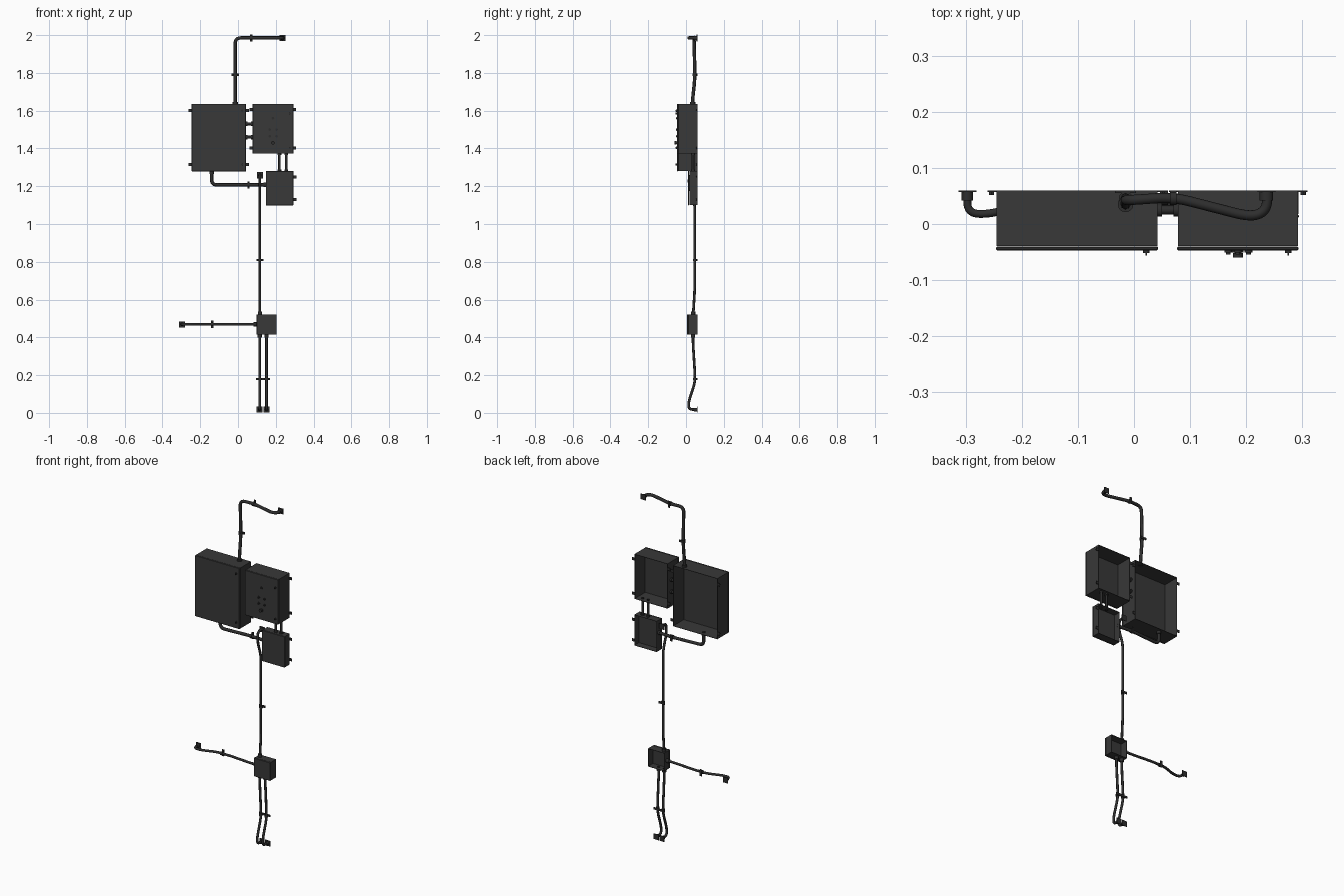
import bpy
import bmesh
from math import radians
from mathutils import Vector

if "Cube" in bpy.data.objects:
    bpy.data.objects.remove(bpy.data.objects["Cube"], do_unlink=True)

WALL = 0.06


def material(name, value):
    m = bpy.data.materials.new(name)
    m.use_nodes = True
    col = (value, value, value, 1)
    m.diffuse_color = col
    bsdf = m.node_tree.nodes["Principled BSDF"]
    bsdf.inputs["Base Color"].default_value = col
    bsdf.inputs["Roughness"].default_value = 0.7
    return m


GREY = material("dark grey paint", 0.04)
PIPE = material("charcoal conduit", 0.027)


def finish(name, bm, mat):
    mesh = bpy.data.meshes.new(name)
    bm.to_mesh(mesh)
    bm.free()
    mesh.materials.append(mat)
    ob = bpy.data.objects.new(name, mesh)
    bpy.context.collection.objects.link(ob)
    return ob


def block(name, lo, hi, mat=GREY, open_back=False, bevel=0.0):
    bm = bmesh.new()
    bmesh.ops.create_cube(bm, size=1)
    lo, hi = Vector(lo), Vector(hi)
    for v in bm.verts:
        v.co = (lo + hi) / 2 + v.co * (hi - lo)
    if open_back:
        back = [f for f in bm.faces if f.normal.y > 0.5]
        bmesh.ops.delete(bm, geom=back, context='FACES')
    ob = finish(name, bm, mat)
    if open_back:
        shell = ob.modifiers.new("shell", 'SOLIDIFY')
        shell.thickness = 0.003
        shell.offset = -1
    if bevel:
        b = ob.modifiers.new("bevel", 'BEVEL')
        b.width = bevel
        b.segments = 1
    return ob


def cylinder(name, a, b, r, mat=PIPE, sides=12):
    a, b = Vector(a), Vector(b)
    bm = bmesh.new()
    bmesh.ops.create_cone(bm, cap_ends=True, segments=sides, radius1=r,
                          radius2=r, depth=(b - a).length)
    rot = Vector((0, 0, 1)).rotation_difference(b - a)
    for v in bm.verts:
        v.co = rot @ v.co + (a + b) / 2
    ob = finish(name, bm, mat)
    for o in bpy.context.selected_objects:
        o.select_set(False)
    bpy.context.view_layer.objects.active = ob
    ob.select_set(True)
    bpy.ops.object.shade_smooth_by_angle(angle=radians(40))
    return ob


def conduit(name, points, r, bend=0.03):
    # Tube along a polyline whose corners are rounded off
    pts = [Vector(p) for p in points]
    path = [pts[0]]
    for p, c, n in zip(pts, pts[1:], pts[2:]):
        a = c + (p - c).normalized() * min(bend, (p - c).length * 0.48)
        b = c + (n - c).normalized() * min(bend, (n - c).length * 0.48)
        for i in range(7):
            t = i / 6
            path.append(a * (1 - t) ** 2 + c * 2 * t * (1 - t) + b * t * t)
    path.append(pts[-1])
    curve = bpy.data.curves.new(name, 'CURVE')
    curve.dimensions = '3D'
    curve.bevel_depth = r
    curve.bevel_resolution = 2
    spline = curve.splines.new('POLY')
    spline.points.add(len(path) - 1)
    for sp, p in zip(spline.points, path):
        sp.co = (*p, 1)
    spline.use_smooth = True
    curve.materials.append(PIPE)
    ob = bpy.data.objects.new(name, curve)
    bpy.context.collection.objects.link(ob)


def clip(name, x, z, r, axis, y=0.046):
    # Strap ring around the conduit, with a foot plate on the wall
    d = Vector((0.006, 0, 0)) if axis == 'x' else Vector((0, 0, 0.006))
    c = Vector((x, y, z))
    cylinder(name + "_ring", c - d, c + d, r + 0.003)
    w, h = (0.006, 0.019) if axis == 'x' else (0.019, 0.006)
    block(name + "_foot", (x - w, WALL - 0.005, z - h), (x + w, WALL, z + h), PIPE)


def wall_end(name, x, z, r):
    block(name + "_plate", (x - 0.016, WALL - 0.003, z - 0.016),
          (x + 0.016, WALL, z + 0.016), PIPE)
    cylinder(name + "_collar", (x, 0.042, z), (x, WALL, z), r + 0.003)


def cabinet(name, x0, x1, z0, z1, front, lid, tab_sides, tab_inset):
    # Hollow body, front lid and wall tabs
    block(name + "_body", (x0, front + lid, z0), (x1, WALL, z1), open_back=True)
    block(name + "_door", (x0 - 0.001, front, z0 - 0.001),
          (x1 + 0.001, front + lid - 0.001, z1 + 0.001), bevel=0.002)
    for side in tab_sides:
        edge = x1 if side > 0 else x0
        for i, z in enumerate((z0 + tab_inset, z1 - tab_inset)):
            xs = sorted((edge, edge + side * 0.016))
            block(f"{name}_tab_{side}_{i}", (xs[0], WALL - 0.003, z - 0.008),
                  (xs[1], WALL, z + 0.008), PIPE)
            cylinder(f"{name}_tab_bolt_{side}_{i}",
                     (edge + side * 0.009, WALL - 0.008, z),
                     (edge + side * 0.009, WALL, z), 0.005, sides=6)


# Cabinets
cabinet("main_cabinet", -0.245, 0.042, 1.28, 1.635, -0.047, 0.008, (-1, 1), 0.034)
cabinet("control_cabinet", 0.078, 0.292, 1.373, 1.635, -0.047, 0.008, (-1, 1), 0.03)
cabinet("lower_cabinet", 0.148, 0.293, 1.10, 1.28, 0.011, 0.007, (1,), 0.03)
cabinet("junction_box", 0.099, 0.204, 0.415, 0.521, 0.005, 0.009, (), 0)

# Door locks and buttons
for label, x, zs in (("main", 0.022, (1.315, 1.6)), ("control", 0.275, (1.403, 1.585))):
    for i, z in enumerate(zs):
        cylinder(f"{label}_lock_{i}", (x, -0.052, z), (x, -0.046, z), 0.006)
        block(f"{label}_lock_key_{i}", (x - 0.0015, -0.056, z - 0.004),
              (x + 0.0015, -0.051, z + 0.004), PIPE)
buttons = [(0.185, 1.56, 0.006), (0.185, 1.43, 0.009)]
buttons += [(x, z, 0.006) for x in (0.168, 0.204) for z in (1.465, 1.5)]
for i, (x, z, r) in enumerate(buttons):
    cylinder(f"button_base_{i}", (x, -0.051, z), (x, -0.046, z), r + 0.001)
    cylinder(f"button_{i}", (x, -0.054, z), (x, -0.05, z), r * 0.7)
cylinder("stop_button", (0.185, -0.06, 1.43), (0.185, -0.052, 1.43), 0.009)

# Short links between the cabinets
for i, z in enumerate((1.46, 1.53)):
    conduit(f"cabinet_link_{i}", [(0.04, 0.025, z), (0.08, 0.025, z)], 0.008)
    for x in (0.042, 0.07):
        cylinder(f"link_collar_{i}_{x}", (x, 0.025, z), (x + 0.008, 0.025, z), 0.012)
for i, x in enumerate((0.219, 0.255)):
    conduit(f"drop_link_{i}", [(x, 0.037, 1.275), (x, 0.037, 1.38)], 0.007)
    for z in (1.28, 1.365):
        cylinder(f"drop_collar_{i}_{z}", (x, 0.037, z), (x, 0.037, z + 0.008), 0.01)

# Top conduit
conduit("top_conduit", [(-0.015, 0.035, 1.63), (-0.015, 0.035, 1.66), (-0.015, 0.046, 1.76),
        (-0.015, 0.046, 1.84), (-0.015, 0.042, 1.985), (0.07, 0.048, 1.985),
        (0.21, 0.012, 1.985), (0.237, 0.025, 1.985), (0.237, WALL, 1.985)], 0.009)
cylinder("top_gland", (-0.015, 0.035, 1.63), (-0.015, 0.035, 1.645), 0.014)
clip("top_clip_upright", -0.015, 1.79, 0.009, 'z')
clip("top_clip_level", 0.07, 1.985, 0.009, 'x')
wall_end("top_end", 0.236, 1.984, 0.009)

# Conduit from the main cabinet to the lower cabinet
conduit("cross_conduit", [(-0.14, 0.035, 1.285), (-0.14, 0.035, 1.207),
        (0.055, 0.047, 1.207), (0.15, 0.04, 1.207)], 0.009)
cylinder("cross_gland_up", (-0.14, 0.035, 1.265), (-0.14, 0.035, 1.28), 0.012)
cylinder("cross_gland_side", (0.135, 0.041, 1.207), (0.148, 0.04, 1.207), 0.012)
clip("cross_clip", 0.055, 1.207, 0.009, 'x')

# Riser, arching over the cross conduit into the wall
conduit("riser_conduit", [(0.116, 0.038, 0.52), (0.116, 0.046, 0.65), (0.116, 0.046, 1.11),
        (0.116, 0.016, 1.2), (0.116, 0.016, 1.26), (0.116, WALL, 1.26)], 0.007)
cylinder("riser_gland", (0.116, 0.038, 0.521), (0.116, 0.038, 0.538), 0.011)
clip("riser_clip", 0.116, 0.81, 0.007, 'z')
wall_end("riser_end", 0.116, 1.258, 0.007)

# Side conduit
conduit("side_conduit", [(0.1, 0.036, 0.469), (0.05, 0.036, 0.469), (-0.08, 0.047, 0.469),
        (-0.17, 0.047, 0.469), (-0.25, 0.018, 0.469), (-0.297, 0.018, 0.469),
        (-0.297, WALL, 0.469)], 0.007)
cylinder("side_gland", (0.082, 0.036, 0.469), (0.099, 0.036, 0.469), 0.011)
clip("side_clip", -0.137, 0.469, 0.007, 'x')
wall_end("side_end", -0.297, 0.469, 0.007)

# Pair of lower conduits
for i, x in enumerate((0.115, 0.151)):
    conduit(f"lower_conduit_{i}", [(x, 0.037, 0.42), (x, 0.037, 0.37), (x, 0.047, 0.21),
            (x, 0.047, 0.16), (x, 0.014, 0.06), (x, 0.014, 0.018), (x, WALL, 0.018)], 0.007)
    cylinder(f"lower_gland_{i}", (x, 0.037, 0.398), (x, 0.037, 0.415), 0.011)
    clip(f"lower_clip_{i}", x, 0.18, 0.007, 'z')
    wall_end(f"lower_end_{i}", x, 0.017, 0.007)
